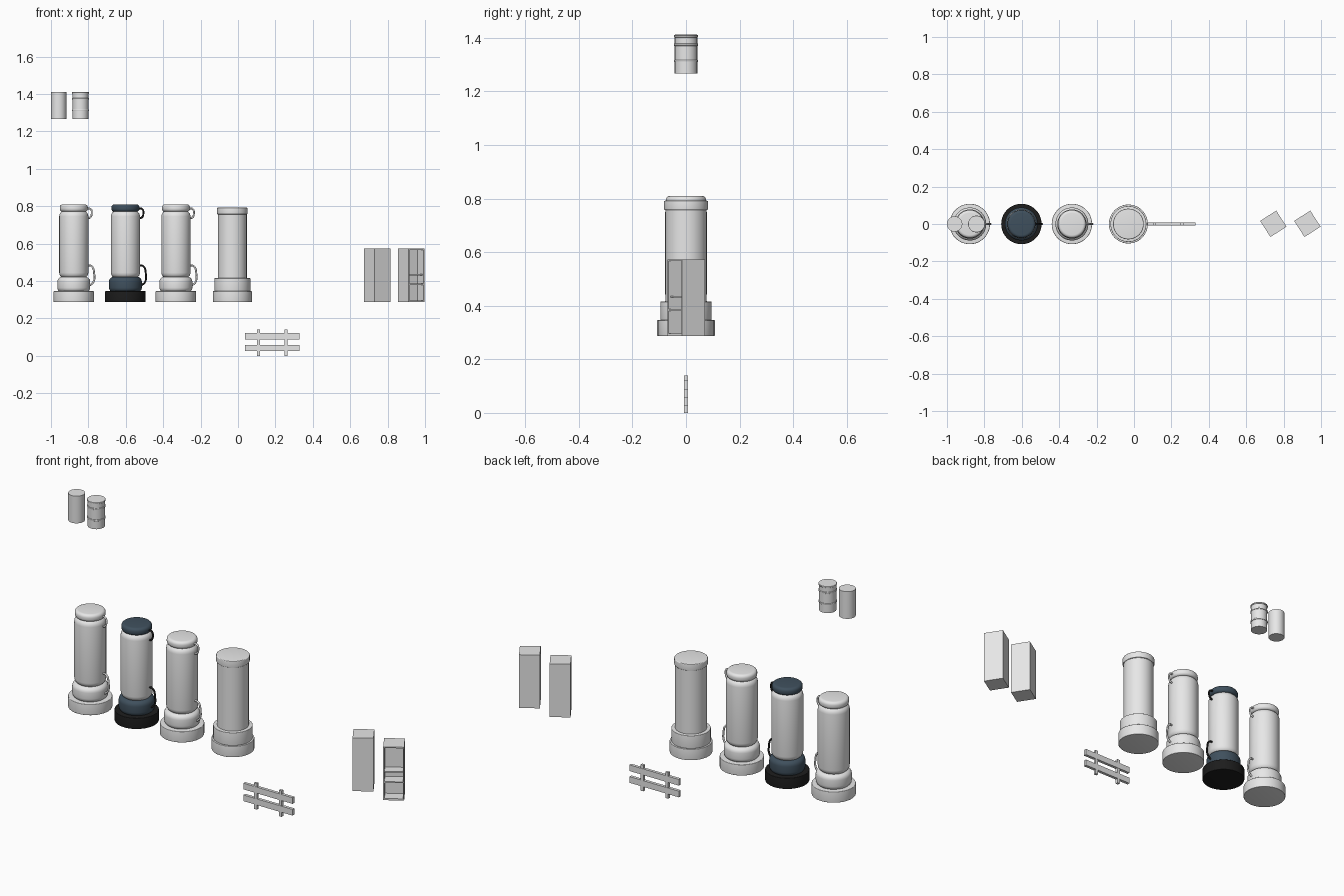
import bpy, math
from mathutils import Vector

cube = bpy.data.objects.get("Cube")
if cube:
    bpy.data.objects.remove(cube, do_unlink=True)


def material(name, color):
    m = bpy.data.materials.new(name)
    m.use_nodes = True
    m.diffuse_color = (*color, 1)
    m.node_tree.nodes["Principled BSDF"].inputs["Base Color"].default_value = (*color, 1)
    return m


GREY = material("light grey", (0.8, 0.8, 0.8))
SLATE = material("dark slate", (0.05, 0.08, 0.11))
BLACK = material("black", (0.012, 0.012, 0.012))


def drum(name, x, r, z0, z1, mat=GREY, bevel=0.0):
    """Upright cylinder from z0 to z1 with rounded rims."""
    bpy.ops.mesh.primitive_cylinder_add(vertices=48, radius=r, depth=z1 - z0,
                                        location=(x, 0, (z0 + z1) / 2))
    ob = bpy.context.object
    ob.name = name
    ob.data.materials.append(mat)
    if bevel:
        mod = ob.modifiers.new("rounded rims", "BEVEL")
        mod.width, mod.segments = bevel, 5
        mod.limit_method, mod.angle_limit = "ANGLE", math.radians(40)
        bpy.ops.object.modifier_apply(modifier=mod.name)
    bpy.ops.object.shade_smooth_by_angle(angle=math.radians(35))
    return ob


def box(name, lo, hi, origin=(0, 0, 0), turn=0.0):
    """Box between two local corners, turned about z and moved to origin."""
    lo, hi = Vector(lo), Vector(hi)
    bpy.ops.mesh.primitive_cube_add(size=1)
    ob = bpy.context.object
    ob.name = name
    for v in ob.data.vertices:
        v.co = v.co * (hi - lo) + (lo + hi) / 2
    ob.location = origin
    ob.rotation_euler.z = turn
    ob.data.materials.append(GREY)
    return ob


def strap(name, x, points, mat):
    """Thin round loop through (outward, height) points."""
    cu = bpy.data.curves.new(name, "CURVE")
    cu.dimensions = "3D"
    cu.bevel_depth, cu.bevel_resolution, cu.resolution_u = 0.005, 2, 6
    cu.use_fill_caps = True
    sp = cu.splines.new("BEZIER")
    sp.bezier_points.add(len(points) - 1)
    for bp, (out, z) in zip(sp.bezier_points, points):
        bp.co = (x + out, 0, z)
        bp.handle_left_type = bp.handle_right_type = "AUTO"
    cu.materials.append(mat)
    ob = bpy.data.objects.new(name, cu)
    bpy.context.collection.objects.link(ob)


# Three flasks with straps, the middle one dark
for label, x, trim, foot in (("right", -0.878, GREY, GREY),
                             ("dark", -0.602, SLATE, BLACK),
                             ("middle", -0.332, GREY, GREY)):
    drum(label + "_flask_base", x, 0.108, 0.287, 0.346, foot, 0.003)
    drum(label + "_flask_collar", x, 0.088, 0.34, 0.422, trim, 0.025)
    drum(label + "_flask_body", x, 0.078, 0.415, 0.776, GREY, 0.03)
    drum(label + "_flask_cap", x, 0.075, 0.77, 0.81, trim, 0.016)
    strap(label + "_flask_upper_strap", x,
          ((0.068, 0.787), (0.09, 0.785), (0.096, 0.76), (0.088, 0.74), (0.07, 0.735)), foot)
    strap(label + "_flask_lower_strap", x,
          ((0.07, 0.483), (0.095, 0.48), (0.109, 0.44), (0.105, 0.395), (0.08, 0.373)), foot)

# Straight canister
drum("canister_base", -0.03, 0.104, 0.287, 0.346, GREY, 0.002)
drum("canister_collar", -0.03, 0.096, 0.346, 0.415, GREY, 0.002)
drum("canister_body", -0.03, 0.077, 0.415, 0.757)
drum("canister_lid", -0.03, 0.082, 0.757, 0.792, GREY, 0.004)

# Plain drum and ribbed drum
drum("plain_drum", -0.959, 0.041, 1.266, 1.412)
drum("ribbed_drum", -0.842, 0.042, 1.266, 1.41)
for i, z in enumerate((1.313, 1.374, 1.406)):
    drum(f"drum_rib_{i}", -0.842, 0.045, z - 0.004, z + 0.004, GREY, 0.002)

# Fence
for i, z in enumerate((0.025, 0.088)):
    box(f"fence_rail_{i}", (0.037, -0.008, z), (0.33, 0.008, z + 0.033))
for i, x in enumerate((0.101, 0.248)):
    box(f"fence_post_{i}", (x, -0.007, 0), (x + 0.016, 0.007, 0.14))

# Plain cabinet
TURN = math.radians(32.6)
H, FLOOR, TOP = 0.051, 0.287, 0.573
box("plain_cabinet", (-H, -H, FLOOR), (H, H, TOP), (0.745, 0.001, 0), TURN)

# Open cabinet with two bays and a stepped shelf
spot, wall = (0.927, 0.001, 0), 0.006
box("cabinet_back", (-H, 0.01, FLOOR), (H, H, TOP), spot, TURN)
for side, x in (("right", -H), ("left", H - wall)):
    box(f"cabinet_{side}_wall", (x, -H, FLOOR), (x + wall, 0.01, TOP), spot, TURN)
for name, z0, z1 in (("bottom", FLOOR, 0.296), ("divider", 0.38, 0.387),
                     ("top", TOP - wall, TOP)):
    box("cabinet_" + name, (wall - H, -H, z0), (H - wall, 0.01, z1), spot, TURN)
box("cabinet_shelf", (wall - H, -0.04, 0.43), (H - wall, 0.01, 0.437), spot, TURN)
